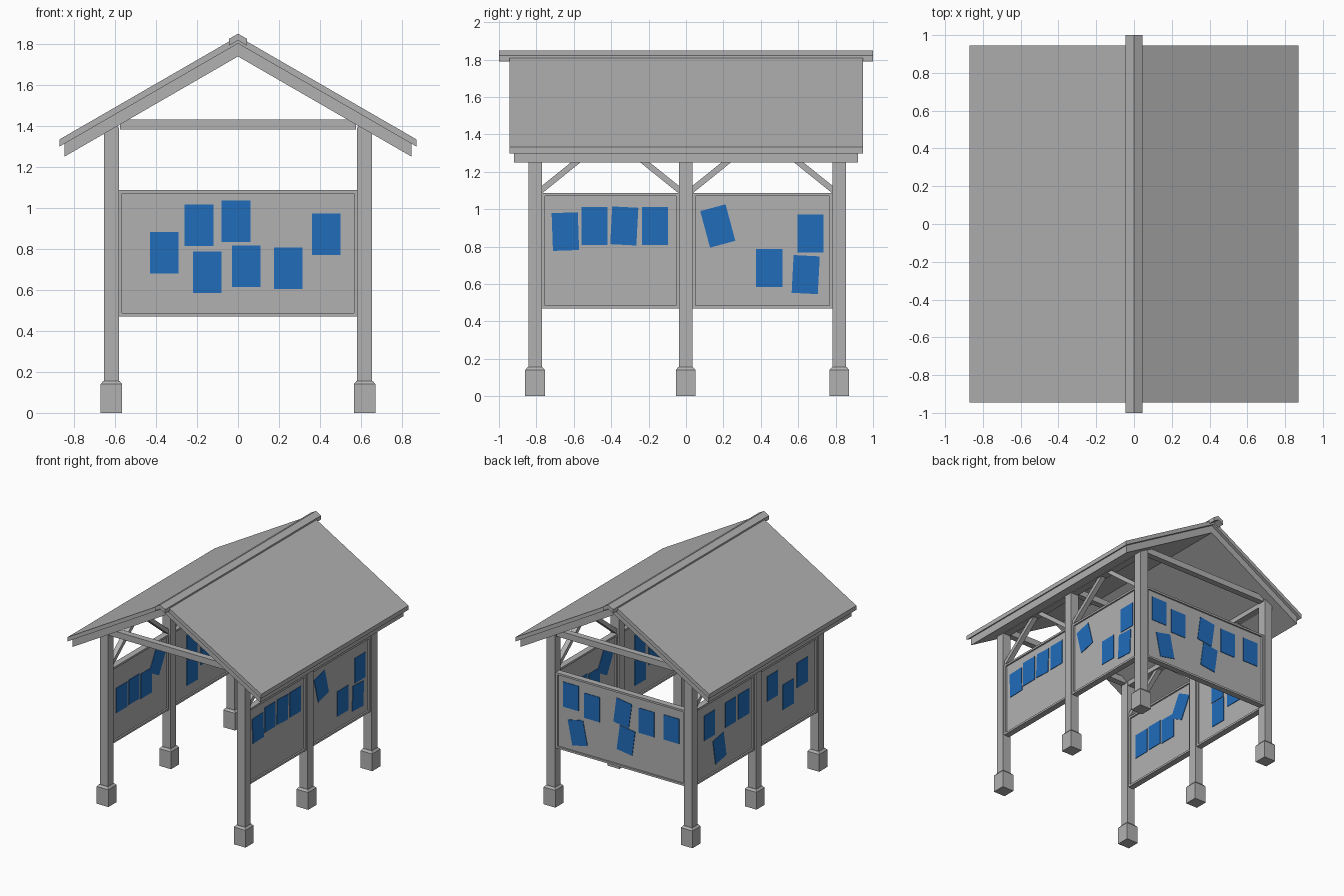
import bpy, math
from mathutils import Matrix, Vector

cube = bpy.data.objects.get("Cube")
if cube:
    bpy.data.objects.remove(cube, do_unlink=True)


def material(name, color):
    m = bpy.data.materials.new(name)
    m.use_nodes = True
    m.diffuse_color = color
    m.node_tree.nodes["Principled BSDF"].inputs["Base Color"].default_value = color
    return m


GREY = material("weathered_grey", (0.44, 0.44, 0.44, 1))
BLUE = material("poster_blue", (0.015, 0.15, 0.5, 1))


def mesh_object(name, verts, faces, mat):
    me = bpy.data.meshes.new(name)
    me.from_pydata(verts, [], faces)
    me.materials.append(mat)
    ob = bpy.data.objects.new(name, me)
    bpy.context.scene.collection.objects.link(ob)
    return ob


def box(name, center, size, mat=GREY, rot=None, taper=1.0):
    """Box with optional rotation; taper scales its top end."""
    verts = []
    for z in (-0.5, 0.5):
        t = taper if z > 0 else 1.0
        for x, y in ((-0.5, -0.5), (0.5, -0.5), (0.5, 0.5), (-0.5, 0.5)):
            v = Vector((x * size[0] * t, y * size[1] * t, z * size[2]))
            verts.append((rot @ v if rot else v) + Vector(center))
    faces = [(3, 2, 1, 0), (4, 5, 6, 7)]
    faces += [(i, (i + 1) % 4, (i + 1) % 4 + 4, i + 4) for i in range(4)]
    return mesh_object(name, verts, faces, mat)


def gable_prism(name, half_x, apex_top, apex_low, half_y, slope):
    """Chevron section extruded along y."""
    drop = half_x * slope
    prof = [(-half_x, apex_low - drop), (0, apex_low), (half_x, apex_low - drop),
            (half_x, apex_top - drop), (0, apex_top), (-half_x, apex_top - drop)]
    verts = [(x, y, z) for y in (-half_y, half_y) for x, z in prof]
    faces = [(0, 1, 4, 5), (1, 2, 3, 4), (11, 10, 7, 6), (10, 9, 8, 7)]
    faces += [(i, i + 6, (i + 1) % 6 + 6, (i + 1) % 6) for i in range(6)]
    return mesh_object(name, verts, faces, GREY)


# Roof: covering, supporting deck and ridge cap
SLOPE = math.tan(math.radians(30))
gable_prism("roof_covering", 0.87, 1.835, 1.80, 0.945, SLOPE)
gable_prism("roof_deck", 0.845, 1.80, 1.737, 0.92, SLOPE)
gable_prism("ridge_cap", 0.045, 1.848, 1.815, 1.0, SLOPE)

# Posts on footings, with tie beams between each pair
PX, POST = 0.617, 0.072
ROWS = (-0.807, -0.002, 0.82)
for y in ROWS:
    for s in (-1, 1):
        box("footing", (s * PX, y, 0.07), (0.105, 0.105, 0.14))
        box("footing_bevel", (s * PX, y, 0.148), (0.105, 0.105, 0.016), taper=0.75)
        box("post", (s * PX, y, 0.765), (POST, POST, 1.25))
    box("tie_beam", (0, y, 1.405), (1.15, 0.05, 0.05))

# Eave plates
for s in (-1, 1):
    box("eave_plate", (s * PX, 0.006, 1.385), (0.06, 1.7, 0.05))

# Framed boards: frame bars around a thinner sheet
Z0, Z1, BAR, DEPTH, SHEET = 0.47, 1.085, 0.016, 0.05, 0.024


def board(name, center, width, along_y):
    rot = Matrix.Rotation(math.pi / 2 if along_y else 0, 3, 'Z')
    c = Vector((center[0], center[1], (Z0 + Z1) / 2))
    h = Z1 - Z0
    box(name + "_sheet", c, (width, SHEET, h - BAR), rot=rot)
    for s in (-1, 1):
        box(name + "_rail", c + Vector((0, 0, s * (h - BAR) / 2)), (width, DEPTH, BAR), rot=rot)
        box(name + "_stile", c + rot @ Vector((s * (width - BAR) / 2, 0, 0)),
            (BAR, DEPTH, h), rot=rot)


board("back_board", (0, ROWS[2]), 2 * PX - POST, False)
for s in (-1, 1):
    for a, b in zip(ROWS, ROWS[1:]):
        board("side_board", (s * PX, (a + b) / 2), b - a - POST, True)
        # Diagonal braces rising from the posts to the plate
        for y, d in ((a + 0.025, 1), (b - 0.025, -1)):
            run, rise = 0.36, 0.29
            rot = Matrix.Rotation(-d * math.atan2(run, rise), 3, 'X')
            box("brace", (s * PX, y + d * run / 2, 1.095 + rise / 2),
                (0.04, 0.032, math.hypot(run, rise)), rot=rot)


# Posters: (position along board, height, tilt seen from that face)
def posters(name, items, axis, plane, facing):
    off = plane + facing * (SHEET / 2 + 0.002)
    for pos, z, tilt in items:
        if axis == 'X':
            c, size = (pos, off, z), (0.14, 0.005, 0.202)
            rot = Matrix.Rotation(math.radians(tilt) * -facing * -1 * -1, 3, 'Y')
            rot = Matrix.Rotation(math.radians(tilt) * facing, 3, 'Y')
        else:
            c, size = (off, pos, z), (0.005, 0.14, 0.202)
            rot = Matrix.Rotation(math.radians(tilt) * facing, 3, 'X')
        box(name, c, size, BLUE, rot)


posters("back_inner_poster", [(-0.36, 0.78, 0), (-0.19, 0.915, 0), (-0.01, 0.935, 0),
        (-0.15, 0.685, 0), (0.04, 0.715, 0), (0.245, 0.705, 0), (0.43, 0.87, 0)],
        'X', ROWS[2], -1)
posters("back_outer_poster", [(0.45, 0.92, 0), (0.26, 0.88, 0), (-0.015, 0.91, -8),
        (-0.23, 0.89, 0), (-0.455, 0.895, 0), (0.39, 0.64, 12), (-0.045, 0.695, -8)],
        'X', ROWS[2], 1)
posters("left_outer_poster", [(-0.645, 0.88, 2), (-0.49, 0.91, 0), (-0.33, 0.91, -3),
        (-0.165, 0.91, 0), (0.17, 0.91, 15), (0.445, 0.685, 0), (0.665, 0.87, 0),
        (0.64, 0.65, -3)], 'Y', PX, 1)
posters("right_outer_poster", [(0.60, 0.885, 0), (0.33, 0.888, 0), (0.16, 0.89, 0),
        (0.47, 0.65, 10), (-0.21, 0.896, 0), (-0.41, 0.752, 0), (-0.59, 0.861, 0)],
        'Y', -PX, -1)

# Inside of the side boards, the same set turned half round
INNER = [(-0.63, 0.795, 0), (-0.475, 0.80, 0), (-0.32, 0.79, 0), (-0.17, 0.915, -28),
         (0.27, 0.88, 0), (0.275, 0.67, 0), (0.455, 0.77, 0)]
posters("right_inner_poster", INNER, 'Y', -PX, 1)
posters("left_inner_poster", [(-p, z, t) for p, z, t in INNER], 'Y', PX, -1)
